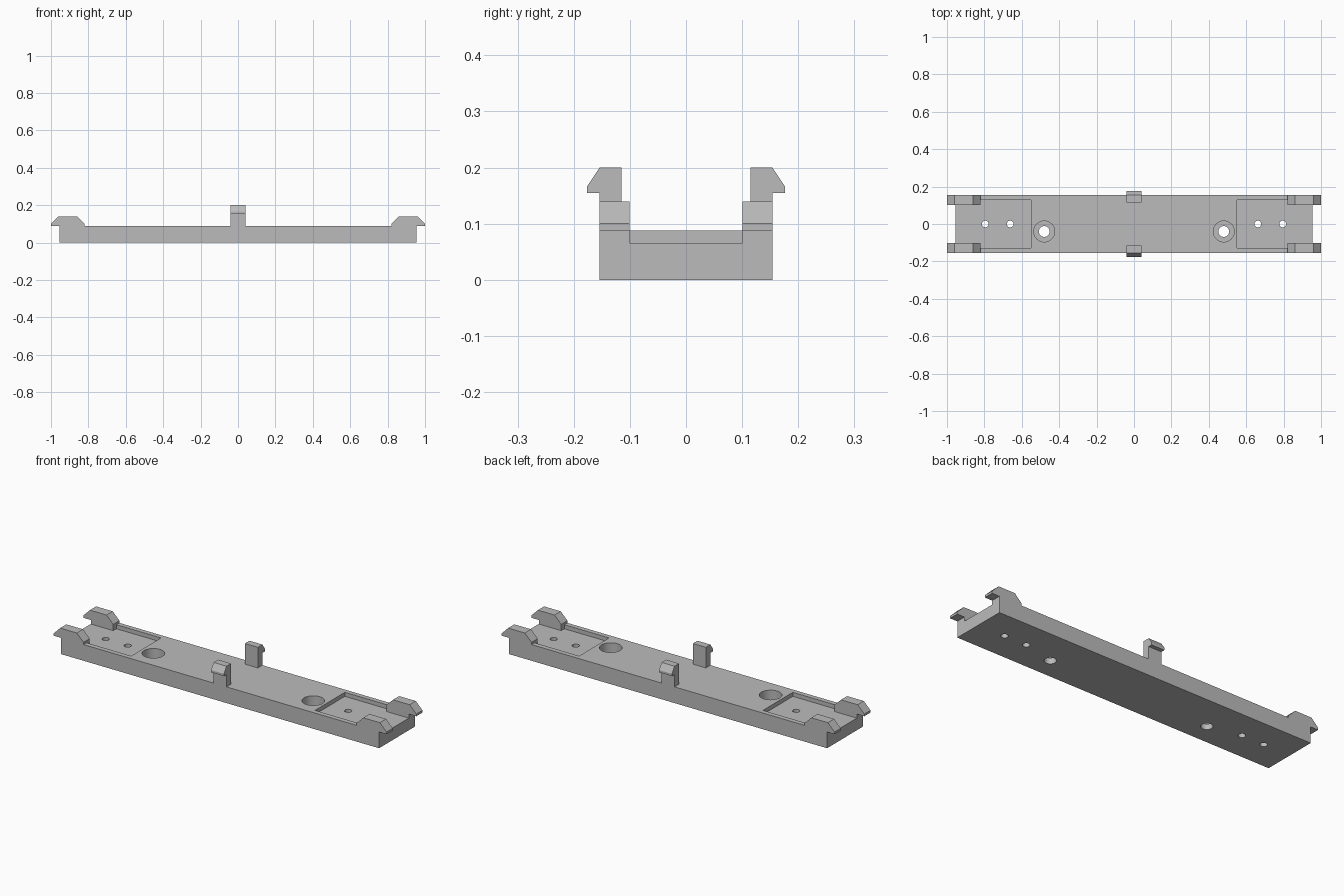
import bpy
import bmesh
from mathutils import Vector

cube = bpy.data.objects.get("Cube")
if cube:
    bpy.data.objects.remove(cube, do_unlink=True)

grey = bpy.data.materials.new("plain grey")
grey.use_nodes = True
grey.diffuse_color = (0.5, 0.5, 0.5, 1)
grey.node_tree.nodes["Principled BSDF"].inputs["Base Color"].default_value = (0.5, 0.5, 0.5, 1)


def prism(name, base, depth):
    """Extrude a closed outline of 3D points along the depth vector."""
    bm = bmesh.new()
    face = bm.faces.new([bm.verts.new(p) for p in base])
    extruded = bmesh.ops.extrude_face_region(bm, geom=[face])["geom"]
    verts = [g for g in extruded if isinstance(g, bmesh.types.BMVert)]
    bmesh.ops.translate(bm, verts=verts, vec=Vector(depth))
    bmesh.ops.recalc_face_normals(bm, faces=bm.faces)
    mesh = bpy.data.meshes.new(name)
    bm.to_mesh(mesh)
    bm.free()
    mesh.materials.append(grey)
    obj = bpy.data.objects.new(name, mesh)
    bpy.context.collection.objects.link(obj)
    return obj


def box(name, x0, x1, y0, y1, z0, z1):
    base = [(x0, y0, z0), (x1, y0, z0), (x1, y1, z0), (x0, y1, z0)]
    return prism(name, base, (0, 0, z1 - z0))


def cut(target, cutter):
    mod = target.modifiers.new("cut", "BOOLEAN")
    mod.operation = "DIFFERENCE"
    mod.solver = "EXACT"
    mod.object = cutter
    bpy.context.view_layer.objects.active = target
    bpy.ops.object.modifier_apply(modifier=mod.name)
    bpy.data.objects.remove(cutter, do_unlink=True)


def drill(target, x, y, radius, z0):
    bpy.ops.mesh.primitive_cylinder_add(vertices=40, radius=radius, depth=0.3,
                                        location=(x, y, z0 + 0.15))
    cutter = bpy.context.object
    cutter.data.materials.append(grey)
    cutter.hide_render = True
    bpy.context.view_layer.update()
    cut(target, cutter)


END, SIDE, TOP, FLOOR = 0.955, 0.154, 0.088, 0.066

# Base plate with open end pockets, pin holes and counterbored screw holes
plate = box("base_plate", -END, END, -SIDE, SIDE, 0, TOP)
for s in (-1, 1):
    x0, x1 = sorted((s * 0.552, s * 1.1))
    cut(plate, box("pocket_cutter", x0, x1, -0.128, 0.128, FLOOR, 0.2))
    for x in (0.662, 0.795):
        drill(plate, s * x, 0, 0.018, -0.1)
    drill(plate, s * 0.48, -0.04, 0.056, 0.03)
    drill(plate, s * 0.48, -0.04, 0.029, -0.1)

# Corner hooks, each with a foot standing on the pocket floor
hook = [(0.82, TOP), (0.82, 0.1), (0.86, 0.14), (0.96, 0.14),
        (1.0, 0.1), (1.0, TOP)]
for s, end in ((-1, "right"), (1, "left")):
    for t, side in ((-1, "front"), (1, "back")):
        prism(f"{side}_{end}_hook", [(s * x, t * 0.101, z) for x, z in hook],
              (0, t * (SIDE - 0.101), 0))
        x0, x1 = sorted((s * 0.82, s * END))
        y0, y1 = sorted((t * 0.101, t * 0.128))
        box(f"{side}_{end}_hook_foot", x0, x1, y0, y1, FLOOR, TOP)

# Upright snap clips at the middle of the long sides
clip = [(0.115, TOP), (0.115, 0.2), (SIDE, 0.2), (0.176, 0.167),
        (0.176, 0.155), (SIDE, 0.155), (SIDE, TOP)]
for t, side in ((-1, "front"), (1, "back")):
    prism(f"{side}_clip", [(-0.039, t * y, z) for y, z in clip], (0.078, 0, 0))

# Smooth hole walls, crisp edges
bpy.ops.object.select_all(action="DESELECT")
plate.select_set(True)
bpy.context.view_layer.objects.active = plate
bpy.ops.object.shade_smooth_by_angle()
